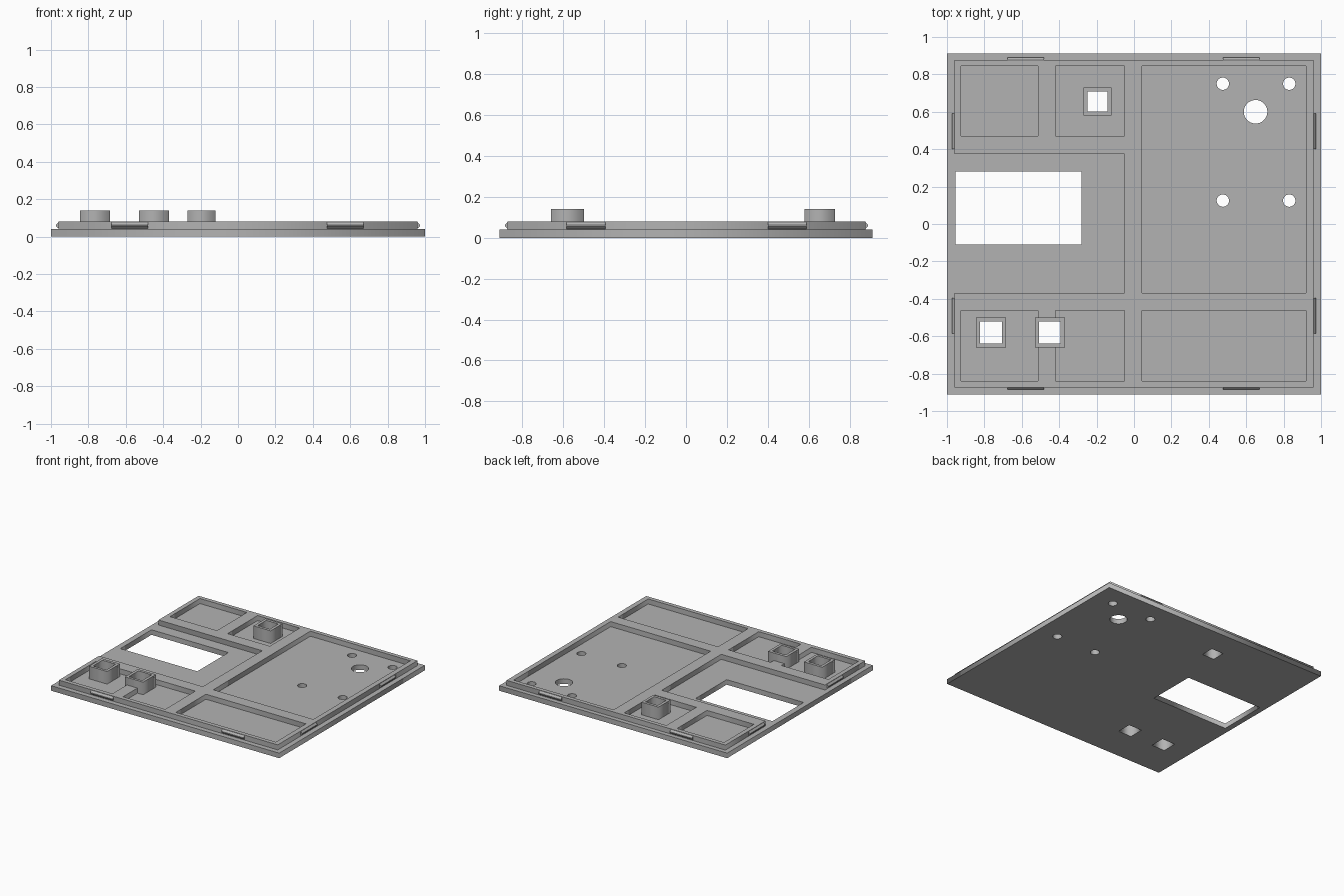
import bpy
import math

if "Cube" in bpy.data.objects:
    bpy.data.objects.remove(bpy.data.objects["Cube"])

grey = bpy.data.materials.new("plain grey")
grey.diffuse_color = (0.45, 0.45, 0.45, 1)
grey.use_nodes = True
grey.node_tree.nodes["Principled BSDF"].inputs["Base Color"].default_value = grey.diffuse_color


def rect(x0, x1, y0, y1):
    return [(x0, y0), (x1, y0), (x1, y1), (x0, y1)]


def circle(cx, cy, r, n=40):
    return [(cx + r * math.cos(2 * math.pi * i / n),
             cy + r * math.sin(2 * math.pi * i / n)) for i in range(n)]


def slab(name, outlines, z0, z1):
    """Flat plate: first outline is the edge, the rest are openings."""
    cu = bpy.data.curves.new(name, 'CURVE')
    cu.dimensions = '2D'
    cu.fill_mode = 'BOTH'
    cu.extrude = (z1 - z0) / 2
    for pts in outlines:
        sp = cu.splines.new('POLY')
        sp.points.add(len(pts) - 1)
        for p, (x, y) in zip(sp.points, pts):
            p.co = (x, y, 0, 1)
        sp.use_cyclic_u = True
    ob = bpy.data.objects.new(name, cu)
    bpy.context.collection.objects.link(ob)
    ob.location.z = (z0 + z1) / 2
    bpy.ops.object.select_all(action='DESELECT')
    ob.select_set(True)
    bpy.context.view_layer.objects.active = ob
    bpy.ops.object.convert(target='MESH')
    ob = bpy.context.object
    ob.data.materials.clear()
    ob.data.materials.append(grey)
    return ob


# square sockets: outer rectangle and through hole
sockets = [
    (rect(-0.27, -0.12, 0.58, 0.73), rect(-0.248, -0.142, 0.602, 0.708)),
    (rect(-0.845, -0.685, -0.66, -0.50), rect(-0.823, -0.707, -0.64, -0.522)),
    (rect(-0.53, -0.37, -0.66, -0.50), rect(-0.508, -0.392, -0.64, -0.522)),
]

# base plate with window, socket holes and round holes
holes = [rect(-0.955, -0.28, -0.11, 0.28), circle(0.65, 0.60, 0.063)]
holes += [circle(x, y, 0.033) for x in (0.475, 0.83) for y in (0.125, 0.75)]
holes += [inner for _, inner in sockets]
slab("base_plate", [rect(-1, 1, -0.912, 0.912)] + holes, 0, 0.04)

# raised frame, open on the left beside the window
frame = [(-0.96, -0.873), (0.96, -0.873), (0.96, 0.877), (-0.96, 0.877),
         (-0.96, 0.375), (-0.05, 0.375), (-0.05, -0.37), (-0.96, -0.37)]
# front left pair of pockets, joined by a gap in the rib under the socket
paired = [(-0.925, -0.84), (-0.513, -0.84), (-0.513, -0.65), (-0.42, -0.65),
          (-0.42, -0.84), (-0.05, -0.84), (-0.05, -0.463), (-0.42, -0.463),
          (-0.42, -0.51), (-0.513, -0.51), (-0.513, -0.463), (-0.925, -0.463)]
pockets = [paired,
           rect(-0.925, -0.513, 0.47, 0.845),
           rect(-0.42, -0.05, 0.47, 0.845),
           rect(0.043, 0.92, -0.37, 0.845),
           rect(0.043, 0.92, -0.84, -0.463)]
slab("raised_frame", [frame] + pockets, 0.04, 0.08)

for i, (outer, inner) in enumerate(sockets):
    slab(f"socket_{i + 1}", [outer, inner], 0.04, 0.14)

# snap ridges: a small wedge profile (outward, z) swept along each edge
PROFILE = [(-0.005, 0.044), (0.0, 0.044), (0.013, 0.056),
           (0.013, 0.063), (0.0, 0.077), (-0.005, 0.077)]


def snap(name, a, b, edge, side, along_x):
    n = len(PROFILE)
    verts = []
    for t in (a, b):
        for out, z in PROFILE:
            d = edge + side * out
            verts.append((t, d, z) if along_x else (d, t, z))
    faces = [[i, (i + 1) % n, n + (i + 1) % n, n + i] for i in range(n)]
    faces += [list(range(n))[::-1], list(range(n, 2 * n))]
    if (side > 0) == along_x:
        faces = [f[::-1] for f in faces]
    me = bpy.data.meshes.new(name)
    me.from_pydata(verts, [], faces)
    me.materials.append(grey)
    bpy.context.collection.objects.link(bpy.data.objects.new(name, me))


for a, b, tag in ((-0.675, -0.48, "left"), (0.475, 0.67, "right")):
    snap(f"front_snap_{tag}", a, b, -0.873, -1, True)
    snap(f"back_snap_{tag}", a, b, 0.877, 1, True)
for a, b, tag in ((-0.585, -0.395, "front"), (0.40, 0.59, "back")):
    snap(f"left_snap_{tag}", a, b, -0.96, -1, False)
    snap(f"right_snap_{tag}", a, b, 0.96, 1, False)
